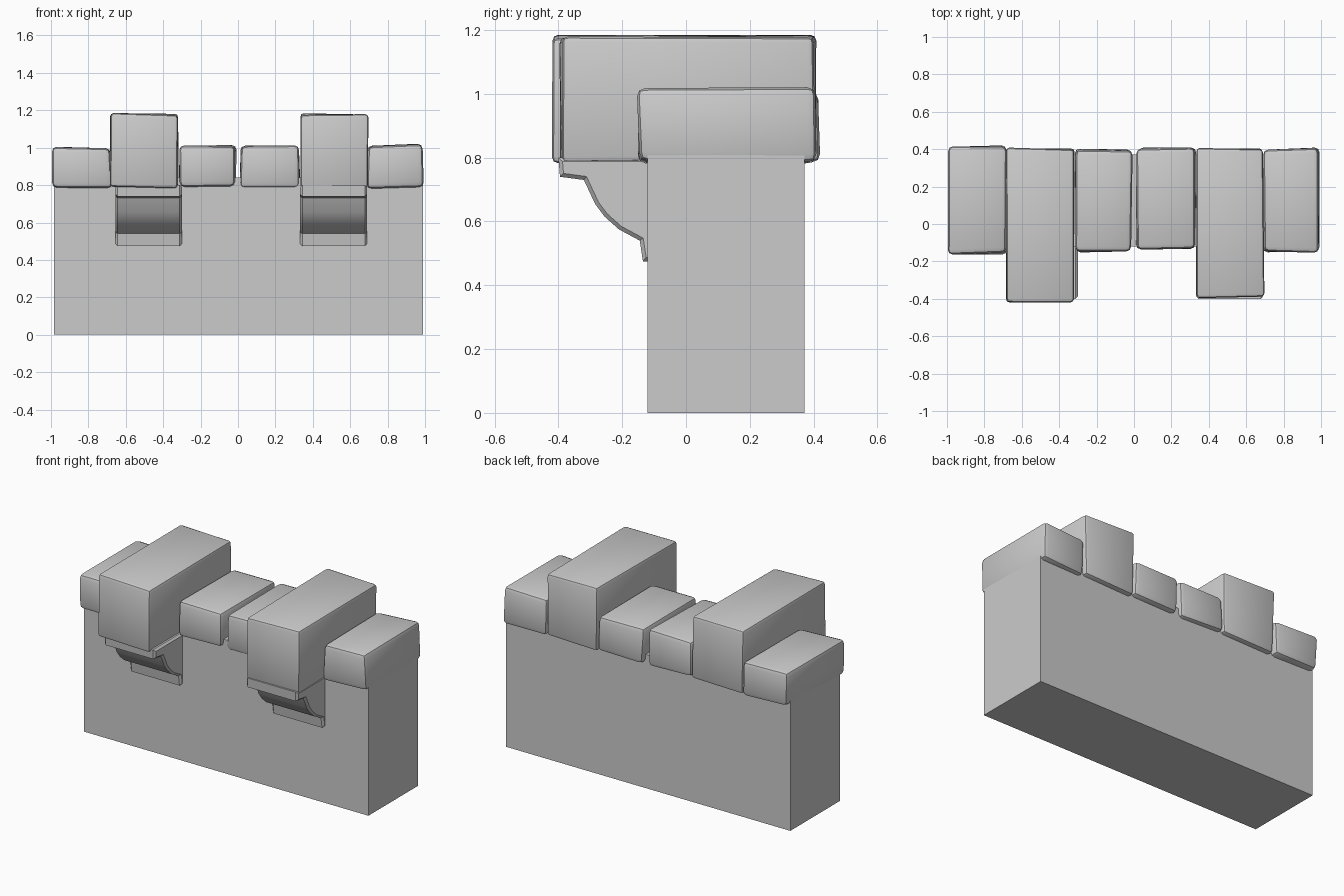
import bpy, bmesh, math, random
from mathutils import Vector

random.seed(4)
if "Cube" in bpy.data.objects:
    bpy.data.objects.remove(bpy.data.objects["Cube"])

stone = bpy.data.materials.new("grey_stone")
stone.use_nodes = True
GREY = (0.6, 0.6, 0.6, 1)
stone.diffuse_color = GREY
stone.node_tree.nodes["Principled BSDF"].inputs["Base Color"].default_value = GREY


def finish(bm, name, smooth):
    bmesh.ops.recalc_face_normals(bm, faces=bm.faces)
    mesh = bpy.data.meshes.new(name)
    bm.to_mesh(mesh)
    bm.free()
    mesh.materials.append(stone)
    ob = bpy.data.objects.new(name, mesh)
    bpy.context.collection.objects.link(ob)
    if smooth:
        bpy.ops.object.select_all(action="DESELECT")
        ob.select_set(True)
        bpy.context.view_layer.objects.active = ob
        bpy.ops.object.shade_smooth_by_angle(angle=math.radians(35))
    return ob


def box(lo, hi):
    bm = bmesh.new()
    bmesh.ops.create_cube(bm, size=1)
    lo, hi = Vector(lo), Vector(hi)
    for v in bm.verts:
        v.co = Vector([lo[i] + (v.co[i] + 0.5) * (hi[i] - lo[i]) for i in range(3)])
    return bm


def rough_stone(name, lo, hi, chamfer, wobble):
    """Hewn block: corners pulled in unevenly, edges chamfered."""
    bm = box(lo, hi)
    mid = (Vector(lo) + Vector(hi)) / 2
    for v in bm.verts:
        for i in range(3):
            v.co[i] += math.copysign(random.uniform(0, wobble), mid[i] - v.co[i])
    bmesh.ops.bevel(bm, geom=bm.edges[:], offset=chamfer, segments=2,
                    profile=0.5, affect="EDGES")
    return finish(bm, name, True)


# Wall body
finish(box((-0.985, -0.12, 0), (0.99, 0.372, 0.84)), "wall", False)

# Low coping stones
low = [(-0.998, -0.67, -0.165, 0.425, 1.01), (-0.325, -0.002, -0.155, 0.405, 1.015),
       (0.008, 0.335, -0.145, 0.412, 1.015), (0.685, 1.0, -0.16, 0.412, 1.022)]
for n, (x0, x1, y0, y1, top) in enumerate(low):
    rough_stone(f"coping_stone_{n + 1}", (x0, y0, 0.78), (x1, y1, top), 0.026, 0.016)

# Tall overhanging merlons
tall = [("right", -0.685, -0.315, -0.422), ("left", 0.33, 0.698, -0.4)]
for side, x0, x1, y0 in tall:
    rough_stone(f"{side}_merlon", (x0, y0, 0.782), (x1, 0.41, 1.187), 0.018, 0.013)

# Curved corbels carrying the merlons
profile = [(-0.1, 0.475), (-0.135, 0.475), (-0.145, 0.54), (-0.21, 0.575),
           (-0.255, 0.615), (-0.285, 0.655), (-0.32, 0.73), (-0.395, 0.74),
           (-0.4, 0.8), (-0.1, 0.8)]
for side, x0, x1 in (("right", -0.655, -0.3), ("left", 0.332, 0.69)):
    bm = bmesh.new()
    face = bm.faces.new([bm.verts.new((x0, y, z)) for y, z in profile])
    side_verts = bmesh.ops.extrude_face_region(bm, geom=[face])["geom"]
    for v in side_verts:
        if isinstance(v, bmesh.types.BMVert):
            v.co.x = x1
    rims = [e for e in bm.edges
            if abs(e.verts[0].co.x - e.verts[1].co.x) < 0.001
            and min(v.co.y for v in e.verts) < -0.13]
    bmesh.ops.bevel(bm, geom=rims, offset=0.012, segments=1, affect="EDGES")
    finish(bm, f"{side}_corbel", True)
